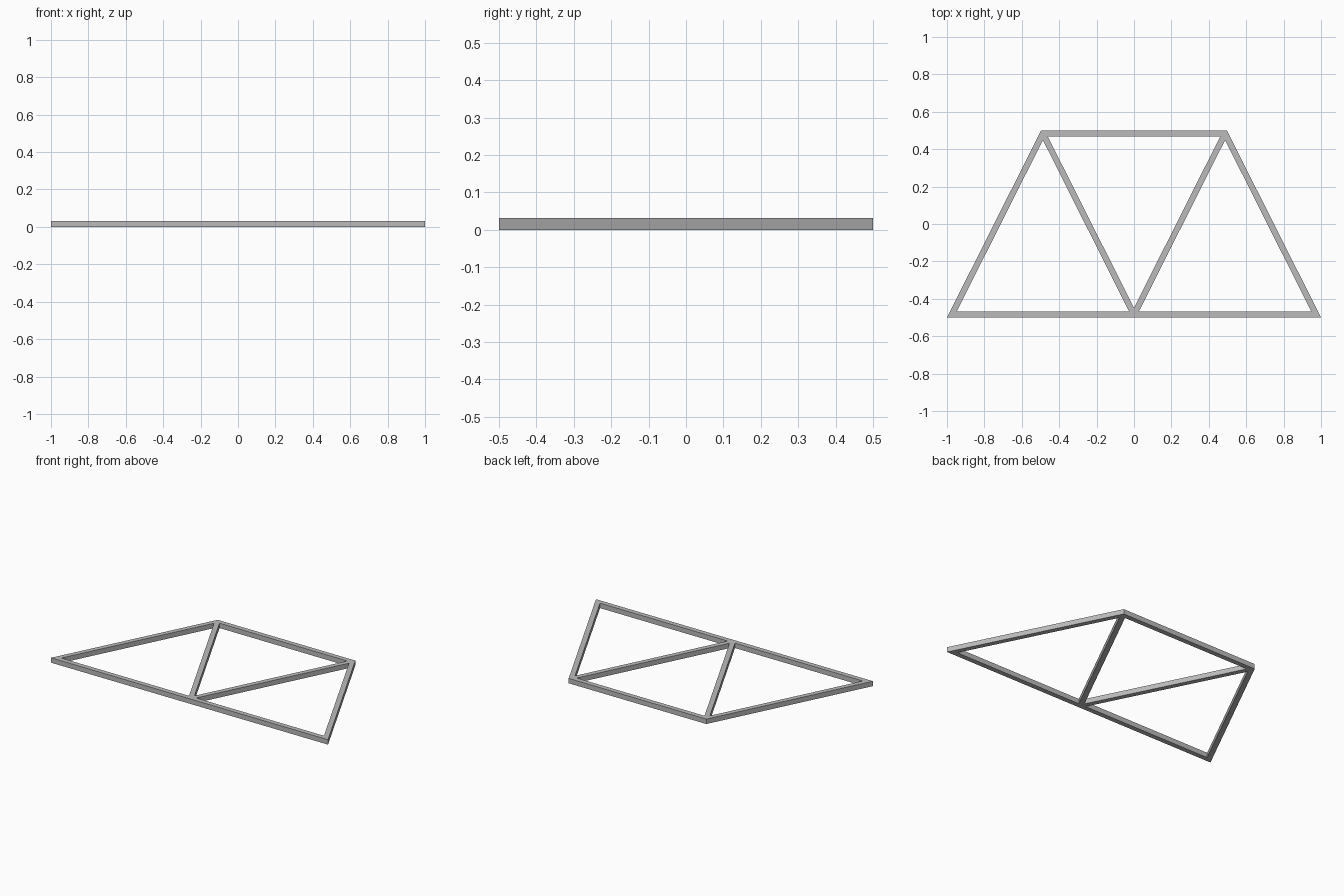
import bpy
import bmesh
from mathutils import Vector

if "Cube" in bpy.data.objects:
    bpy.data.objects.remove(bpy.data.objects["Cube"])

BAR = 0.032                 # square bar section
HALF = 0.5                  # half depth of the truss
INNER = HALF - BAR
NODE_Y = HALF - BAR / 2     # centre lines of the rails
NODE_X = 0.487              # half the spacing between joints
RUN = NODE_X / (2 * NODE_Y)              # sideways run of a diagonal per unit of y
HW = BAR / 2 * (1 + RUN * RUN) ** 0.5    # half width of a diagonal along x
TIP = HW / RUN                           # distance from joint to the inner corner

steel = bpy.data.materials.new("grey steel")
steel.use_nodes = True
colour = (0.5, 0.5, 0.5, 1)
steel.diffuse_color = colour
steel.node_tree.nodes["Principled BSDF"].inputs["Base Color"].default_value = colour


def bar(name, outline):
    """Extrude a flat outline up to the bar height."""
    bm = bmesh.new()
    face = bm.faces.new([bm.verts.new((x, y, 0)) for x, y in outline])
    top = bmesh.ops.extrude_face_region(bm, geom=[face])["geom"]
    moved = [v for v in top if isinstance(v, bmesh.types.BMVert)]
    bmesh.ops.translate(bm, vec=Vector((0, 0, BAR)), verts=moved)
    bmesh.ops.recalc_face_normals(bm, faces=bm.faces)
    mesh = bpy.data.meshes.new(name)
    bm.to_mesh(mesh)
    bm.free()
    mesh.materials.append(steel)
    obj = bpy.data.objects.new(name, mesh)
    bpy.context.collection.objects.link(obj)


def end_x(y, offset):
    """Distance from the middle to an end post edge at depth y."""
    return NODE_X + (NODE_Y - y) * RUN + offset


# Front and back rails with mitred ends
for name, s in (("front_rail", -1), ("back_rail", 1)):
    a, b = end_x(s * HALF, HW), end_x(s * INNER, -HW)
    bar(name, [(-a, s * HALF), (a, s * HALF), (b, s * INNER), (-b, s * INNER)])

for side, s in (("right", -1), ("left", 1)):
    # Sloping end post
    post = [(end_x(-HALF, HW), -HALF), (end_x(HALF, HW), HALF),
            (end_x(INNER, -HW), INNER), (end_x(-INNER, -HW), -INNER)]
    bar(side + "_end_post", [(s * x, y) for x, y in post])

    # Inner brace, trimmed to the end post, the rails and the other brace
    foot = BAR / 2 * RUN
    brace = [(0, -INNER), (foot + HW, -INNER), (NODE_X, NODE_Y - TIP),
             (end_x(INNER, -HW), INNER), (NODE_X - foot - HW, INNER),
             (0, TIP - NODE_Y)]
    bar(side + "_brace", [(s * x, y) for x, y in brace])
